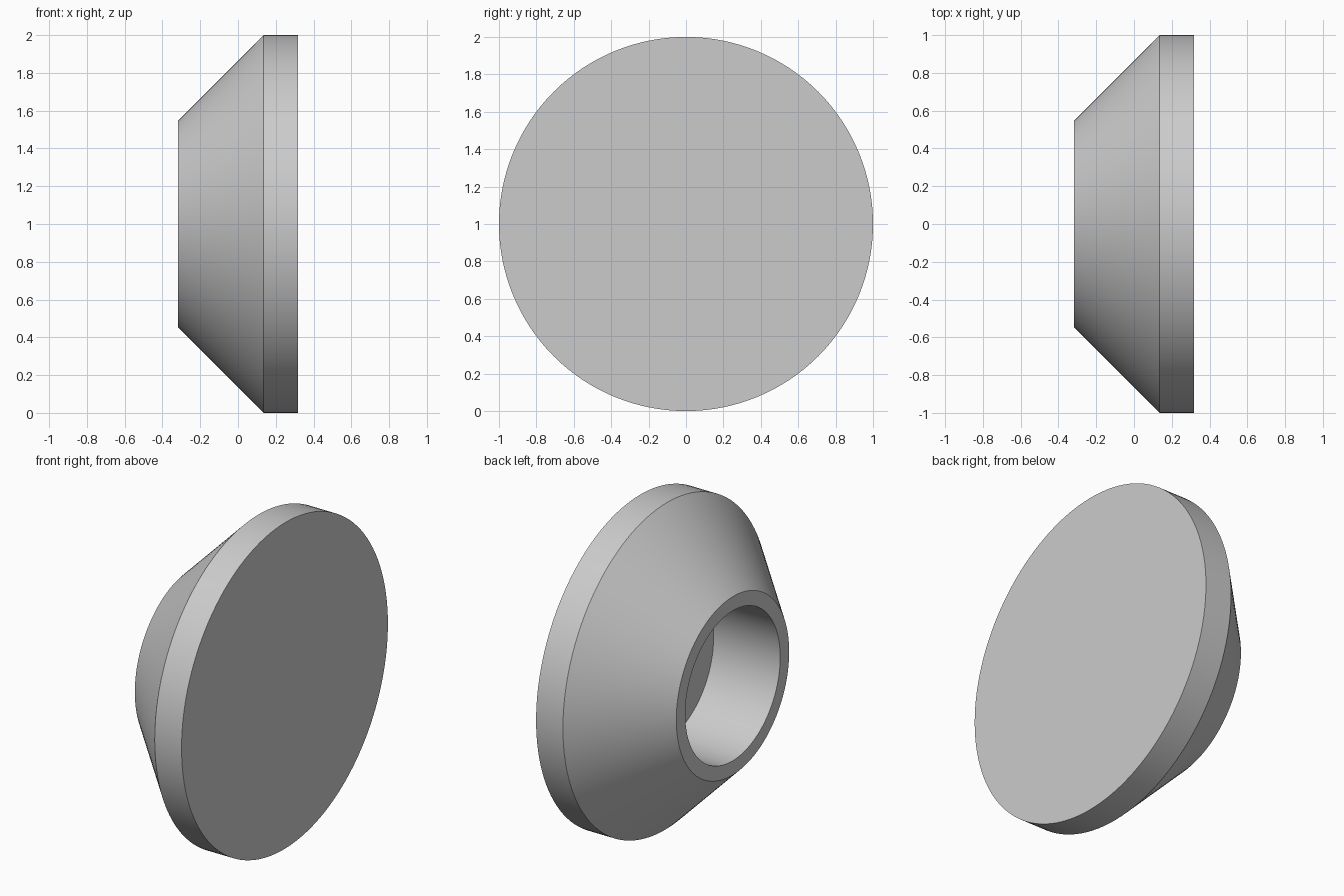
import bpy, bmesh
from math import radians, tau
from mathutils import Matrix, Vector

cube = bpy.data.objects.get("Cube")
if cube:
    bpy.data.objects.remove(cube, do_unlink=True)

# Plain grey material
grey = bpy.data.materials.new("plain_grey")
grey.use_nodes = True
colour = (0.6, 0.6, 0.6, 1)
grey.diffuse_color = colour
grey.node_tree.nodes["Principled BSDF"].inputs["Base Color"].default_value = colour

SEGMENTS = 128
# Half section (x along the axis, radius): socket floor, bore, rim, cone, band, flat face
PROFILE = [(0.135, 0), (0.135, 0.46), (-0.317, 0.46), (-0.317, 0.547),
           (0.135, 1), (0.317, 1), (0.317, 0)]


def lathe(name, profile, material):
    """Revolve a half section around the x axis."""
    bm = bmesh.new()
    verts = [bm.verts.new((x, 0, r)) for x, r in profile]
    edges = [bm.edges.new(pair) for pair in zip(verts, verts[1:])]
    bmesh.ops.spin(bm, geom=verts + edges, cent=(0, 0, 0), axis=(1, 0, 0),
                   angle=tau, steps=SEGMENTS, use_merge=False)
    bmesh.ops.remove_doubles(bm, verts=bm.verts, dist=0.0001)
    bmesh.ops.recalc_face_normals(bm, faces=bm.faces)
    bm.transform(Matrix.Translation(Vector((0, 0, 1))))
    mesh = bpy.data.meshes.new(name)
    bm.to_mesh(mesh)
    bm.free()
    mesh.materials.append(material)
    obj = bpy.data.objects.new(name, mesh)
    bpy.context.collection.objects.link(obj)
    return obj


# Tapered cap with a blind socket
cap = lathe("tapered_cap", PROFILE, grey)
bpy.ops.object.select_all(action="DESELECT")
cap.select_set(True)
bpy.context.view_layer.objects.active = cap
bpy.ops.object.shade_smooth_by_angle(angle=radians(30))
